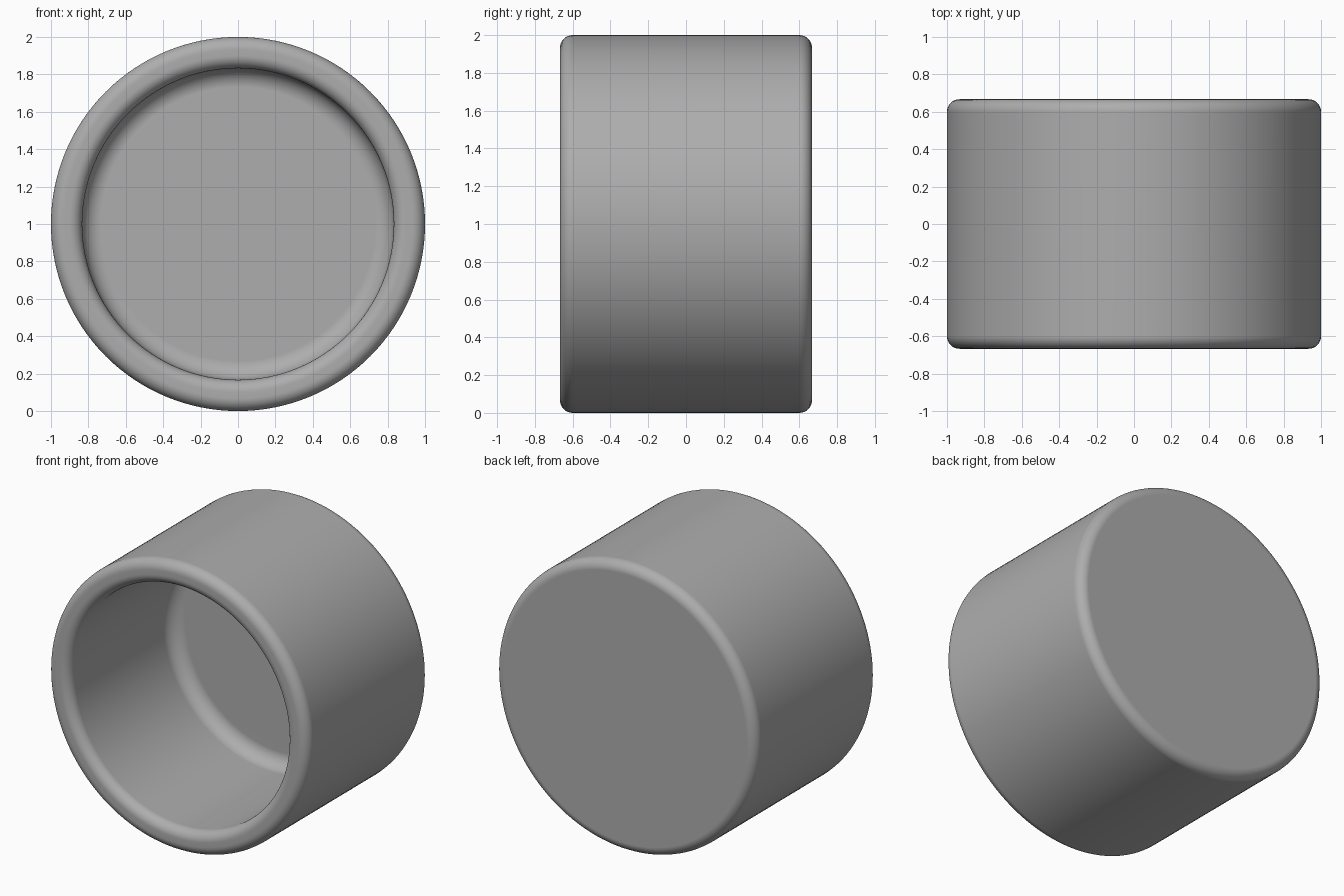
import bpy, bmesh, math

if "Cube" in bpy.data.objects:
    bpy.data.objects.remove(bpy.data.objects["Cube"])

SEGMENTS = 128


def arc(r, y, radius, start, end, steps=8):
    """Quarter-round fillet points as (radius from axis, y)."""
    angles = [math.radians(start + (end - start) * i / steps) for i in range(steps + 1)]
    return [(r + radius * math.cos(a), y + radius * math.sin(a)) for a in angles]


# Half section of the cup: back centre, outer wall, rim, inner wall, floor centre
profile = [(0, 0.667)]
profile += arc(0.933, 0.60, 0.067, 90, 0)
profile += arc(0.933, -0.60, 0.067, 0, -90)
profile += arc(0.90, -0.60, 0.067, 270, 180)
profile += arc(0.733, 0.367, 0.10, 0, 90)
profile += [(0, 0.467)]

# Spin the section around the y axis
bm = bmesh.new()
verts = [bm.verts.new((r, y, 0)) for r, y in profile]
edges = [bm.edges.new(pair) for pair in zip(verts, verts[1:])]
bmesh.ops.spin(bm, geom=verts + edges, cent=(0, 0, 0), axis=(0, 1, 0),
               angle=math.tau, steps=SEGMENTS, use_duplicate=False)
bmesh.ops.remove_doubles(bm, verts=bm.verts, dist=1e-4)
bmesh.ops.recalc_face_normals(bm, faces=bm.faces)
bmesh.ops.translate(bm, verts=bm.verts, vec=(0, 0, 1))

mesh = bpy.data.meshes.new("round_cup")
bm.to_mesh(mesh)
bm.free()
cup = bpy.data.objects.new("round_cup", mesh)
bpy.context.collection.objects.link(cup)

# Dark grey surface
grey = bpy.data.materials.new("dark_grey")
grey.diffuse_color = (0.42, 0.42, 0.42, 1)
grey.use_nodes = True
grey.node_tree.nodes["Principled BSDF"].inputs["Base Color"].default_value = grey.diffuse_color
mesh.materials.append(grey)

# Smooth shading, with the flat back and floor kept even
bpy.context.view_layer.objects.active = cup
cup.select_set(True)
bpy.ops.object.shade_smooth_by_angle(angle=math.radians(30))
weighted = cup.modifiers.new("even_flats", 'WEIGHTED_NORMAL')
weighted.keep_sharp = True
